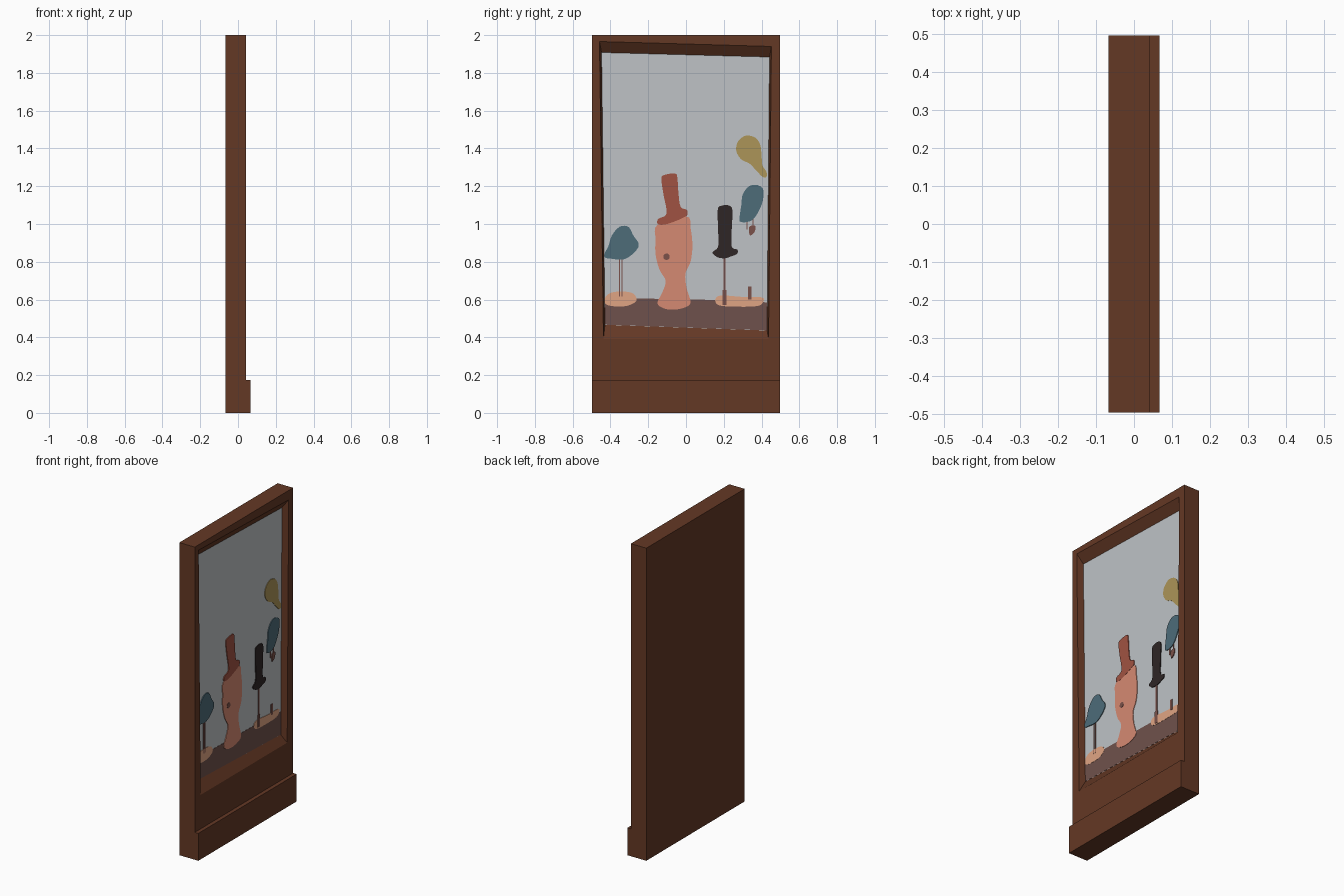
import bpy, bmesh, math
from mathutils import Vector

if "Cube" in bpy.data.objects:
    bpy.data.objects.remove(bpy.data.objects["Cube"])

BACK, FRONT, PLINTH, PIC = -0.067, 0.042, 0.067, 0.002   # depths along x
HALF = 0.497


def material(name, r, g, b):
    m = bpy.data.materials.new(name)
    lin = [((c * 1.1 / 255 + 0.055) / 1.055) ** 2.4 for c in (r, g, b)]
    m.diffuse_color = (*lin, 1)
    m.use_nodes = True
    m.node_tree.nodes["Principled BSDF"].inputs["Base Color"].default_value = m.diffuse_color
    return m


WOOD = material("brown_wood", 91, 51, 33)
SKY = material("pale_grey", 173, 177, 180)
SOIL = material("dark_mauve", 101, 74, 69)
TEAL = material("slate_teal", 70, 98, 110)
SAND = material("light_peach", 204, 150, 120)
SKIN = material("salmon", 194, 125, 104)
RED = material("brick_red", 145, 75, 60)
BLACK = material("soft_black", 42, 34, 34)
GOLD = material("dull_gold", 157, 135, 80)
BARK = material("bark_brown", 112, 74, 67)


def finish(name, bm, *mats):
    bmesh.ops.recalc_face_normals(bm, faces=bm.faces)
    me = bpy.data.meshes.new(name)
    bm.to_mesh(me)
    bm.free()
    for m in mats:
        me.materials.append(m)
    ob = bpy.data.objects.new(name, me)
    bpy.context.collection.objects.link(ob)
    return ob


# Framed board: closed box with a slightly skewed, bevelled recess on +x
bm = bmesh.new()


def loop(x, pts):
    return [bm.verts.new((x, y, z)) for y, z in pts]


rect = [(-HALF, 0), (HALF, 0), (HALF, 2), (-HALF, 2)]
rings = [loop(BACK, rect), loop(FRONT, rect),
         loop(FRONT, [(-.437, .392), (.437, .392), (.452, 1.94), (-.458, 1.966)]),
         loop(PIC, [(-.429, .466), (.429, .436), (.442, 1.884), (-.447, 1.908)])]
bm.faces.new(rings[0])
for a, b in zip(rings, rings[1:]):
    for i in range(4):
        j = (i + 1) % 4
        bm.faces.new((a[i], a[j], b[j], b[i]))
bm.faces.new(rings[3]).material_index = 1
finish("framed_board", bm, WOOD, SKY)

# Plinth strip along the foot
bm = bmesh.new()
bmesh.ops.create_cube(bm, size=1)
for v in bm.verts:
    v.co = (PLINTH if v.co.x > 0 else FRONT, math.copysign(HALF, v.co.y),
            0.175 if v.co.z > 0 else 0)
finish("plinth", bm, WOOD)


def smooth(pts, n=4):
    """Closed Catmull-Rom outline through the given points."""
    out, k = [], len(pts)
    for i in range(k):
        p0, p1, p2, p3 = (Vector(pts[(i + d) % k]) for d in (-1, 0, 1, 2))
        for s in range(n):
            t = s / n
            out.append(0.5 * (2 * p1 + (p2 - p0) * t + (2 * p0 - 5 * p1 + 4 * p2 - p3) * t * t
                              + (3 * p1 - p0 - 3 * p2 + p3) * t ** 3))
    return out


def plate(name, mat, layer, pts, curved=True):
    """Very thin painted plate on the picture; pts are (y, z)."""
    bm = bmesh.new()
    if curved:
        pts = smooth(pts)
    x1 = PIC + 0.0012 * layer
    f = bm.faces.new([bm.verts.new((x1, p[0], p[1])) for p in pts])
    r = bmesh.ops.extrude_face_region(bm, geom=[f])
    for v in r["geom"]:
        if isinstance(v, bmesh.types.BMVert):
            v.co.x = PIC + 0.0001
    bmesh.ops.triangulate(bm, faces=[f for f in bm.faces if len(f.verts) > 4])
    return finish(name, bm, mat)


def bar(name, mat, layer, y0, y1, z0, z1):
    plate(name, mat, layer, [(y0, z0), (y1, z0), (y1, z1), (y0, z1)], False)


def ellipse(name, mat, layer, y, z, ry, rz, n=24):
    plate(name, mat, layer, [(y + ry * math.cos(2 * math.pi * i / n),
                              z + rz * math.sin(2 * math.pi * i / n)) for i in range(n)], False)


# Ground and sand patches
plate("ground", SOIL, 1, [(-.429, .467), (.429, .437), (.43, .585), (.2, .597), (-.1, .603),
                          (-.26, .606), (-.43, .595)], False)
plate("left_sand", SAND, 2, [(-.428, .58), (-.39, .565), (-.31, .567), (-.262, .595),
                             (-.28, .632), (-.34, .643), (-.4, .635), (-.428, .61)])
plate("right_sand", SAND, 2, [(.155, .592), (.18, .568), (.28, .562), (.38, .566), (.41, .59),
                              (.4, .612), (.3, .614), (.2, .622), (.165, .615)])

# Left tree
for i, y in enumerate((-.352, -.339)):
    bar(f"left_trunk_{i}", BARK, 3, y - .003, y + .003, .615, .82)
plate("left_crown", TEAL, 4, [(-.431, .843), (-.41, .885), (-.393, .938), (-.352, .985),
                              (-.305, .985), (-.278, .938), (-.252, .9), (-.257, .869),
                              (-.3, .827), (-.341, .811), (-.394, .816), (-.428, .822)])

# Central figure, hat and eye
plate("figure", SKIN, 3, [(-.151, .996), (.003, 1.04), (.024, .98), (.034, .885), (.024, .8),
                          (-.003, .737), (.003, .662), (.024, .583), (-.013, .556),
                          (-.071, .546), (-.124, .556), (-.151, .583), (-.124, .641),
                          (-.108, .7), (-.14, .758), (-.161, .837), (-.161, .917)])
plate("hat", RED, 4, [(-.151, 1.002), (-.146, 1.028), (-.103, 1.055), (-.119, 1.155),
                      (-.13, 1.235), (-.119, 1.258), (-.056, 1.267), (-.045, 1.235),
                      (-.04, 1.166), (-.029, 1.092), (.003, 1.076), (.008, 1.055),
                      (-.003, 1.039), (-.077, 1.007), (-.124, .996)])
ellipse("eye", BARK, 4, -.103, .827, .017, .017)

# Dark post with a flared brim
bar("post_stem", BARK, 3, .199, .210, .6, .83)
bar("post_foot", BARK, 4, .192, .215, .572, .65)
plate("post_top", BLACK, 4, [(.168, 1.075), (.188, 1.097), (.23, 1.097), (.246, 1.07),
                             (.242, .97), (.242, .88), (.272, .864), (.27, .842), (.235, .827),
                             (.204, .818), (.165, .825), (.14, .85), (.17, .88), (.17, .97)])

# Stump on the right sand patch
bar("stump", BARK, 3, .327, .346, .6, .668)

# Right floating crown with its small stem and root
for i, y in enumerate((.322, .354)):
    bar(f"right_stem_{i}", BARK, 3, y - .003, y + .003, .97, 1.04)
plate("right_root", BARK, 4, [(.335, .985), (.367, .99), (.362, .957), (.338, .94)])
plate("right_crown", TEAL, 4, [(.283, 1.03), (.293, 1.102), (.3, 1.155), (.331, 1.198),
                               (.373, 1.207), (.408, 1.185), (.408, 1.13), (.389, 1.076),
                               (.357, 1.026), (.32, 1.01), (.288, 1.012)])

# Gold balloon
plate("balloon", GOLD, 3, [(.267, 1.383), (.272, 1.431), (.304, 1.463), (.336, 1.468),
                           (.373, 1.452), (.394, 1.415), (.4, 1.362), (.405, 1.309),
                           (.426, 1.277), (.426, 1.25), (.405, 1.25), (.373, 1.282),
                           (.336, 1.32), (.294, 1.341)])
